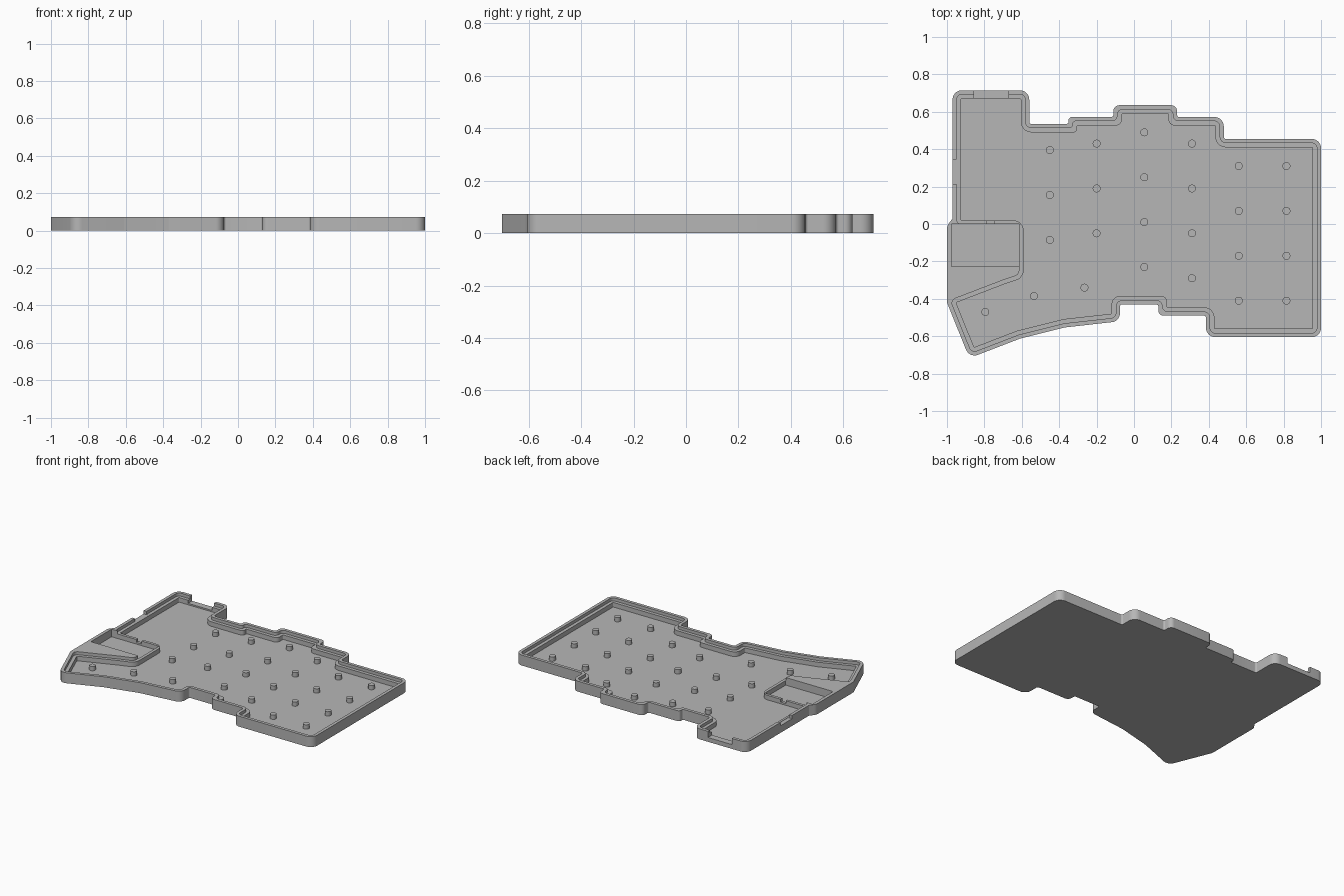
import bpy, bmesh, math
from mathutils import Vector

old = bpy.data.objects.get("Cube")
if old:
    bpy.data.objects.remove(old, do_unlink=True)

HEIGHT, SHELF, FLOOR = 0.073, 0.052, 0.02

grey = bpy.data.materials.new("plain grey")
grey.use_nodes = True
grey.diffuse_color = (0.47, 0.47, 0.47, 1)
grey.node_tree.nodes["Principled BSDF"].inputs["Base Color"].default_value = (0.47, 0.47, 0.47, 1)


def outline(points, inset):
    """Inset a clockwise polygon, then round its corners."""
    pts = [Vector(p) for p in points]
    n = len(pts)
    dirs = [(pts[(i + 1) % n] - pts[i]).normalized() for i in range(n)]
    moved = []
    for i in range(n):
        a, b = dirs[i - 1], dirs[i]
        na, nb = Vector((a.y, -a.x)), Vector((b.y, -b.x))
        moved.append(pts[i] + (na + nb) * inset / (1 + na.dot(nb)))
    result = []
    for i, p in enumerate(moved):
        back, ahead = moved[i - 1] - p, moved[(i + 1) % n] - p
        a, b = -back.normalized(), ahead.normalized()
        turn = a.x * b.y - a.y * b.x
        angle = math.acos(max(-1, min(1, a.dot(b))))
        radius = max(0.05 - inset, 0.006) if turn < 0 else 0.012 + inset
        trim = min(radius * math.tan(angle / 2), 0.48 * min(back.length, ahead.length))
        radius = trim / math.tan(angle / 2)
        start = p - a * trim
        side = Vector((a.y, -a.x)) * (1 if turn < 0 else -1)
        center = start + side * radius
        steps = max(2, round(angle / 0.2))
        for k in range(steps + 1):
            t = angle * k / steps
            result.append(center - side * radius * math.cos(t) + a * radius * math.sin(t))
    return result


def prism(name, points, low, high):
    bm = bmesh.new()
    face = bm.faces.new([bm.verts.new((p[0], p[1], low)) for p in points])
    top = bmesh.ops.extrude_face_region(bm, geom=[face])["geom"]
    bmesh.ops.translate(bm, vec=(0, 0, high - low),
                        verts=[v for v in top if isinstance(v, bmesh.types.BMVert)])
    bmesh.ops.recalc_face_normals(bm, faces=bm.faces)
    mesh = bpy.data.meshes.new(name)
    bm.to_mesh(mesh)
    bm.free()
    mesh.materials.append(grey)
    obj = bpy.data.objects.new(name, mesh)
    bpy.context.collection.objects.link(obj)
    return obj


def rect(x0, x1, y0, y1):
    return [(x0, y0), (x0, y1), (x1, y1), (x1, y0)]


def activate(obj):
    bpy.ops.object.select_all(action='DESELECT')
    obj.select_set(True)
    bpy.context.view_layer.objects.active = obj


def carve(target, points, low):
    cutter = prism("cutter", points, low, 0.2)
    cutter.hide_render = True
    mod = target.modifiers.new("carve", 'BOOLEAN')
    mod.operation, mod.solver, mod.object = 'DIFFERENCE', 'EXACT', cutter
    activate(target)
    bpy.ops.object.modifier_apply(modifier=mod.name)
    bpy.data.objects.remove(cutter, do_unlink=True)


# Stepped edge shared by the case and its hollow, clockwise from the back corner
edge = [(-.97, .715), (-.56, .715), (-.56, .535), (-.35, .535), (-.35, .572),
        (-.11, .572), (-.11, .635), (.23, .635), (.23, .572), (.48, .572),
        (.48, .455), (1, .455), (1, -.605), (.385, -.605), (.385, -.49),
        (.13, -.49), (.13, -.43), (-.075, -.43), (-.075, -.52),
        (-.37, -.553), (-.61, -.613), (-.88, -.717)]
case_edge = edge + [(-1, -.42), (-1, -.01), (-.97, .03)]
hollow_edge = edge + [(-1.01, -.395), (-.71, -.28), (-.635, -.255),
                      (-.635, -.025), (-.97, -.025)]

# Case body with stepped rim, hollow and side pocket
case = prism("case_tray", outline(case_edge, 0), 0, HEIGHT)
carve(case, outline(hollow_edge, 0.022), SHELF)
carve(case, outline(hollow_edge, 0.045), FLOOR)
carve(case, rect(-.977, -.611, -.228, 0), FLOOR)

# Openings in the walls: back port, side switch, cable slot
carve(case, rect(-.855, -.67, .66, .8), 0.03)
carve(case, rect(-1.1, -.94, .215, .345), SHELF - 0.002)
carve(case, rect(-.785, -.745, -.03, .04), 0.032)

activate(case)
bpy.ops.object.shade_smooth_by_angle(angle=math.radians(30))

# Support pegs: evenly spaced columns and the thumb row
columns = [(-.45, .395, 3), (-.2, .43, 3), (.055, .49, 4),
           (.31, .43, 4), (.56, .31, 4), (.815, .31, 4)]
pegs = [(x, y - 0.24 * k) for x, y, count in columns for k in range(count)]
pegs += [(-.265, -.34), (-.535, -.385), (-.795, -.47)]
for i, (x, y) in enumerate(pegs):
    ring = [(x + 0.021 * math.cos(math.tau * k / 24), y + 0.021 * math.sin(math.tau * k / 24))
            for k in range(24)]
    peg = prism(f"support_peg_{i + 1}", ring, FLOOR - 0.005, 0.05)
    activate(peg)
    bpy.ops.object.shade_smooth_by_angle(angle=math.radians(30))
